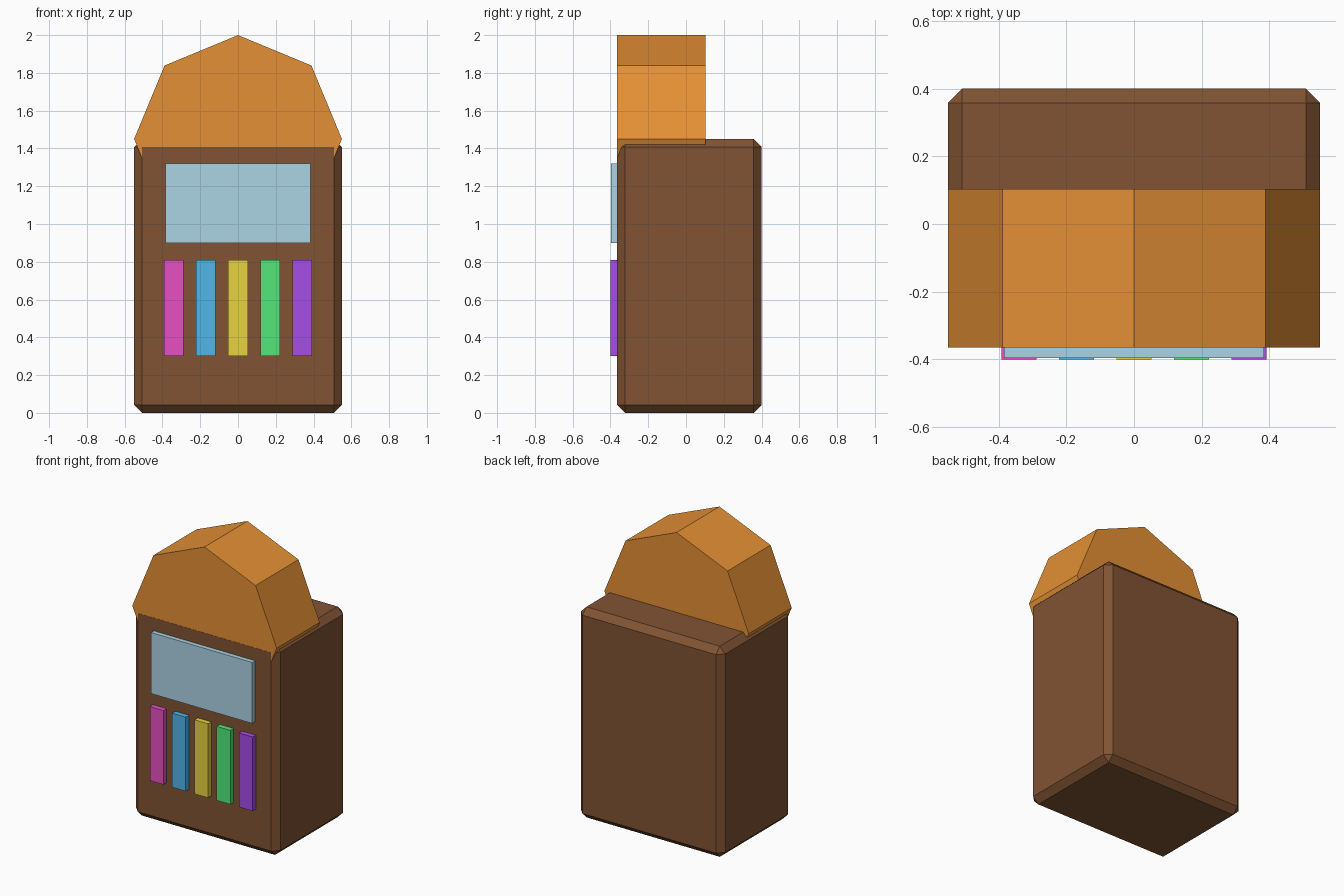
import bpy
import math

if "Cube" in bpy.data.objects:
    bpy.data.objects.remove(bpy.data.objects["Cube"], do_unlink=True)


def make_material(name, hex_code):
    def linear(v):
        return v / 12.92 if v <= 0.04045 else ((v + 0.055) / 1.055) ** 2.4
    rgb = [linear(int(hex_code[i:i + 2], 16) / 255) for i in (0, 2, 4)]
    mat = bpy.data.materials.new(name)
    mat.use_nodes = True
    mat.diffuse_color = (*rgb, 1)
    mat.node_tree.nodes["Principled BSDF"].inputs["Base Color"].default_value = (*rgb, 1)
    return mat


def make_box(name, low, high, mat):
    centre = [(a + b) / 2 for a, b in zip(low, high)]
    bpy.ops.mesh.primitive_cube_add(size=1, location=centre)
    obj = bpy.context.object
    obj.name = name
    obj.scale = [b - a for a, b in zip(low, high)]
    bpy.ops.object.transform_apply(location=False, rotation=False, scale=True)
    obj.data.materials.append(mat)
    return obj


FRONT = -0.365

# Cabinet with chamfered edges
body = make_box("cabinet", (-0.55, FRONT, 0), (0.55, 0.4, 1.45),
                make_material("brown", "815333"))
chamfer = body.modifiers.new("chamfer", "BEVEL")
chamfer.width = 0.042
chamfer.segments = 1

# Eight-sided drum half sunk into the cabinet, just behind its front face
back = 0.103
front = FRONT + 0.0005
bpy.ops.mesh.primitive_cylinder_add(
    vertices=8, radius=0.55, depth=back - front,
    location=(0, (front + back) / 2, 1.45), rotation=(math.pi / 2, 0, 0))
drum = bpy.context.object
drum.name = "domed_top"
drum.data.materials.append(make_material("orange", "E49035"))

# Screen
make_box("screen", (-0.385, FRONT - 0.031, 0.9), (0.385, FRONT + 0.02, 1.32),
         make_material("pale blue", "ABD3E4"))

# Row of coloured bars
bars = [("pink", "E750C4"), ("blue", "52B6E7"), ("yellow", "E7D43E"),
        ("green", "52E77B"), ("purple", "A64DE7")]
for i, (colour, code) in enumerate(bars):
    x = (i - 2) * 0.17
    make_box(colour + "_bar", (x - 0.052, -0.4, 0.3), (x + 0.052, FRONT + 0.02, 0.81),
             make_material(colour, code))
